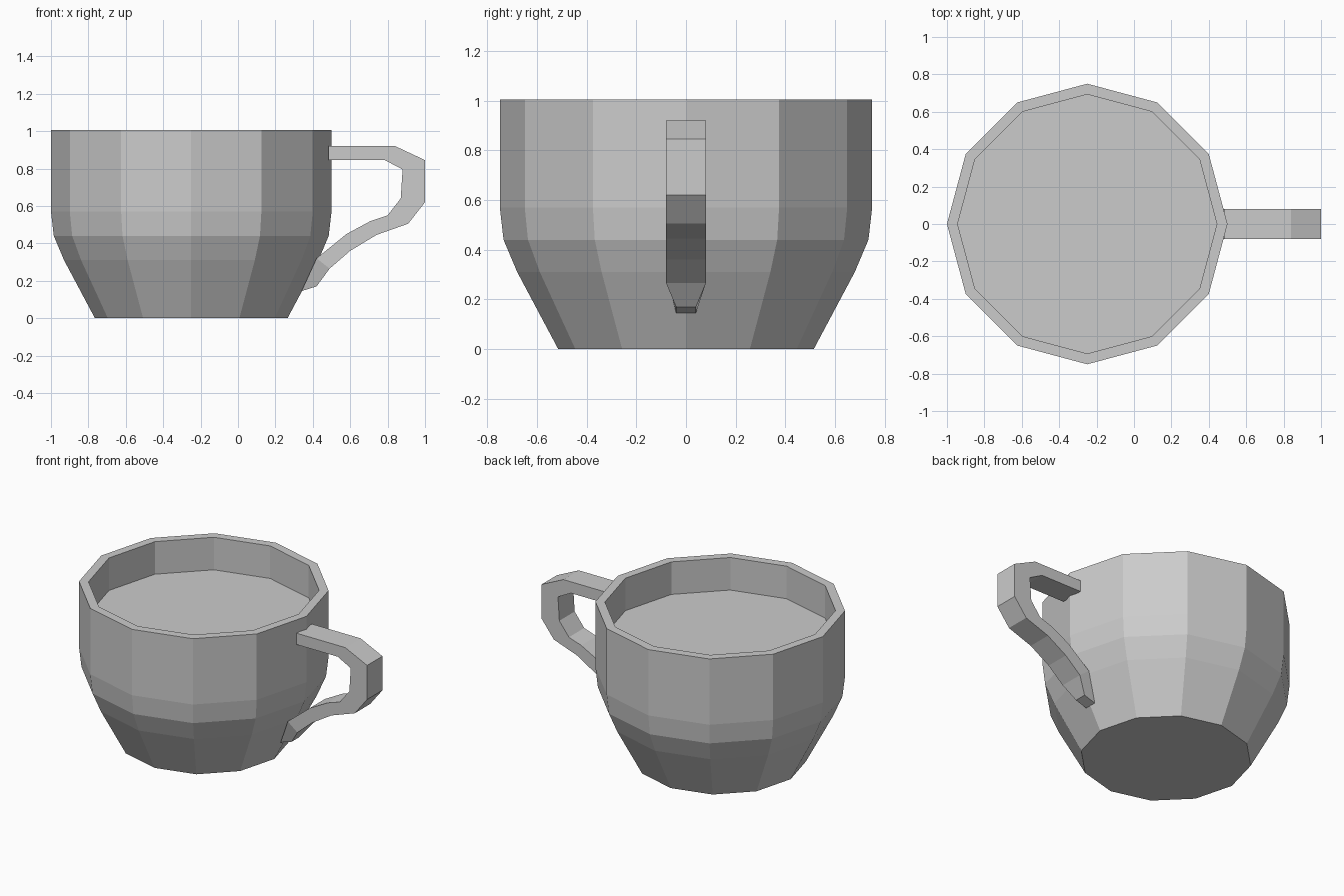
import bpy
import bmesh
from math import cos, sin, tau

old = bpy.data.objects.get("Cube")
if old:
    bpy.data.objects.remove(old, do_unlink=True)

SIDES = 12
CUP_X = -0.25

grey = bpy.data.materials.new("plain_grey")
grey.use_nodes = True
colour = (0.6, 0.6, 0.6, 1)
grey.diffuse_color = colour
grey.node_tree.nodes["Principled BSDF"].inputs["Base Color"].default_value = colour


def skin_rings(name, rings):
    """Join matching rings of points with quads and cap both ends."""
    bm = bmesh.new()
    loops = [[bm.verts.new(p) for p in ring] for ring in rings]
    for a, b in zip(loops, loops[1:]):
        for i in range(len(a)):
            j = (i + 1) % len(a)
            bm.faces.new((a[i], a[j], b[j], b[i]))
    bm.faces.new(loops[0][::-1])
    bm.faces.new(loops[-1])
    bmesh.ops.recalc_face_normals(bm, faces=bm.faces)
    mesh = bpy.data.meshes.new(name)
    bm.to_mesh(mesh)
    bm.free()
    mesh.materials.append(grey)
    obj = bpy.data.objects.new(name, mesh)
    bpy.context.collection.objects.link(obj)
    return obj


def circle(radius, z):
    return [(CUP_X + radius * cos(tau * i / SIDES), radius * sin(tau * i / SIDES), z)
            for i in range(SIDES)]


# Cup: outer wall, rim, inner wall and raised inner floor
cup_profile = [(0.515, 0), (0.68, 0.31), (0.735, 0.44), (0.75, 0.57),
               (0.75, 1.005), (0.693, 1.005), (0.693, 0.79)]
skin_rings("cup", [circle(r, z) for r, z in cup_profile])

# Handle: outer point, inner point and half width at each station
handle_stations = [
    ((0.485, 0.92), (0.485, 0.845), 0.08),
    ((0.84, 0.92), (0.785, 0.845), 0.08),
    ((1.0, 0.845), (0.88, 0.795), 0.08),
    ((1.0, 0.62), (0.87, 0.64), 0.08),
    ((0.91, 0.505), (0.80, 0.55), 0.08),
    ((0.74, 0.445), (0.71, 0.52), 0.08),
    ((0.60, 0.36), (0.58, 0.45), 0.08),
    ((0.49, 0.265), (0.42, 0.32), 0.08),
    ((0.42, 0.17), (0.34, 0.145), 0.04),
]
skin_rings("handle", [
    [(ox, -w, oz), (ox, w, oz), (ix, w, iz), (ix, -w, iz)]
    for (ox, oz), (ix, iz), w in handle_stations
])
